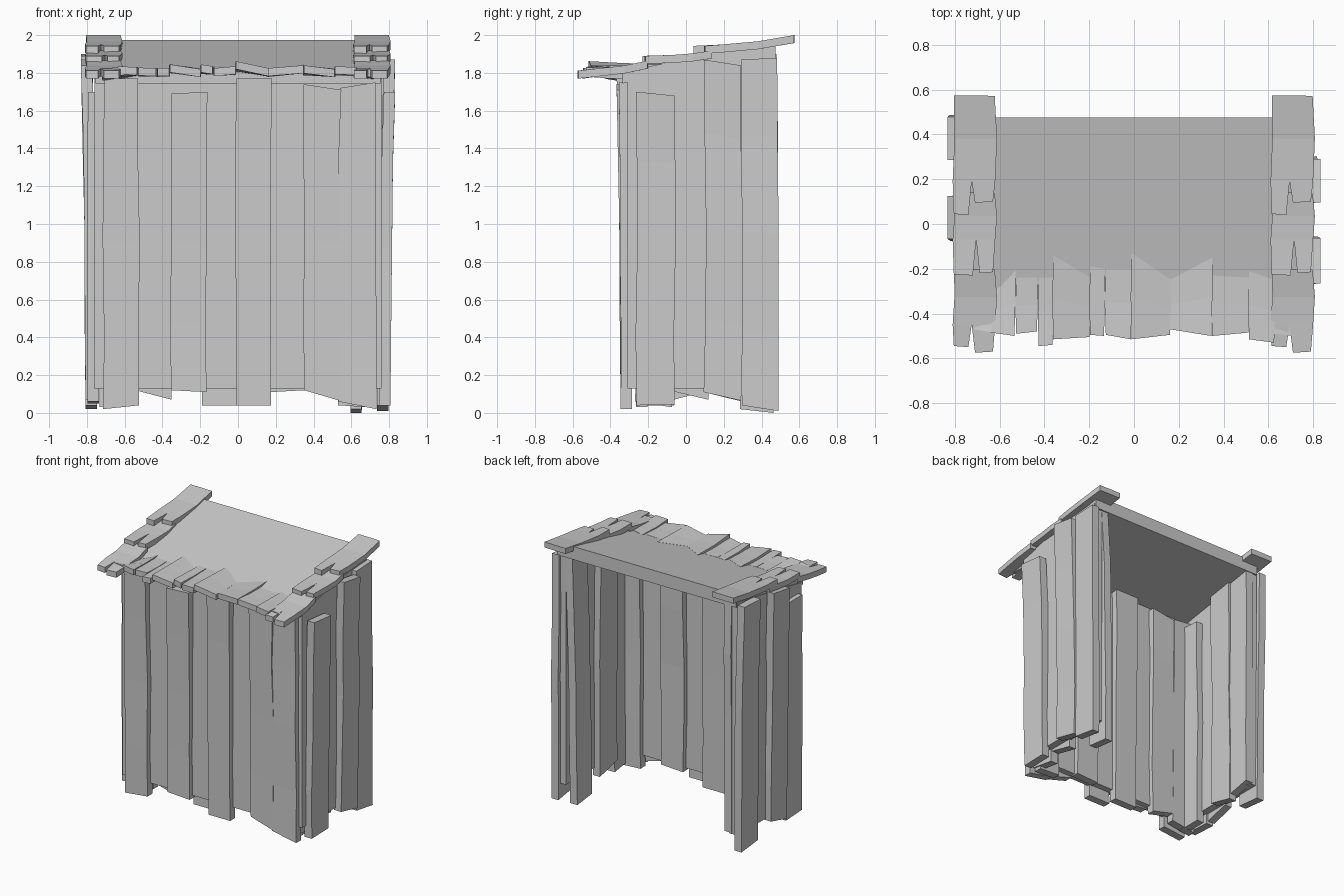
import bpy, bmesh, random

random.seed(7)

wood = bpy.data.materials.new("weathered grey wood")
wood.diffuse_color = (0.6, 0.6, 0.6, 1)


def sheet(name, rows, place, t):
    """Board skinned from rows (sa, sb, a, b, da, db[, t]): both edges, with depth; t = thickness."""
    bm = bmesh.new()
    rings = []
    for sa, sb, a, b, da, db, *own in rows:
        h = own[0] if own else t
        corners = [(sa, a, da), (sb, b, db), (sb, b, db - h), (sa, a, da - h)]
        rings.append([bm.verts.new(place(*c)) for c in corners])
    for r, q in zip(rings, rings[1:]):
        for i in range(4):
            j = (i + 1) % 4
            bm.faces.new((r[i], r[j], q[j], q[i]))
    bm.faces.new(rings[0])
    bm.faces.new(rings[-1])
    bmesh.ops.recalc_face_normals(bm, faces=bm.faces)
    mesh = bpy.data.meshes.new(name)
    bm.to_mesh(mesh)
    bm.free()
    mesh.materials.append(wood)
    ob = bpy.data.objects.new(name, mesh)
    bpy.context.collection.objects.link(ob)
    return ob


def plank(name, a, b, bottom, top, d0, d1, place, t=0.06, wobble=0.007):
    """Upright, slightly crooked plank; bottom and top are (left, right) heights."""
    rows = []
    for f in (0, 0.22, 0.5, 0.78, 1):
        j = [random.uniform(-wobble, wobble) for _ in range(3)]
        d = d0 + (d1 - d0) * f ** 2 + j[2] * 0.5 * (0 < f < 1)
        sa = bottom[0] + (top[0] - bottom[0]) * f
        sb = bottom[1] + (top[1] - bottom[1]) * f
        rows.append((sa, sb, a + j[0], b + j[1], d, d))
    return sheet(name, rows, place, t)


def front(s, a, d):
    return (a, -d, s)


def right(s, a, d):
    return (d, a, s)


def left(s, a, d):
    return (-d, a, s)


def roof(s, a, d):
    return (a, s, d)


def roof_top(y):
    return 1.875 + 0.21 * y


# Front wall: flat backing, outer planks in front of it, inner planks behind it
plank("front_backing", -0.745, 0.745, (0.13, 0.13), (1.77, 1.77), 0.31, 0.31, front, 0.07, 0)
for i, (a, b, lo, hi) in enumerate([
        (-0.71, -0.525, (0.02, 0.04), (1.77, 1.77)),
        (-0.355, -0.165, (0.12, 0.11), (1.69, 1.70)),
        (-0.01, 0.175, (0.04, 0.04), (1.77, 1.77)),
        (0.345, 0.54, (0.12, 0.065), (1.74, 1.71)),
        (0.535, 0.735, (0.06, 0.02), (1.72, 1.75))]):
    plank(f"front_plank_{i}", a, b, lo, hi, 0.346, 0.367 - 0.012 * (i == 4), front)
for i, (a, b, lo, hi) in enumerate([
        (-0.735, -0.54, (0.03, 0.06), (1.74, 1.72)),
        (-0.54, -0.345, (0.12, 0.07), (1.71, 1.74)),
        (-0.19, 0.005, (0.04, 0.04), (1.77, 1.77)),
        (0.165, 0.355, (0.11, 0.12), (1.70, 1.69)),
        (0.525, 0.71, (0.04, 0.03), (1.77, 1.77))]):
    plank(f"front_inner_plank_{i}", a, b, lo, hi, 0.265, 0.25, front)

# Side walls: outer and inner planks (y0, y1, bottoms, tops, leaning)
sides = {
    "right": (right, [(-0.265, -0.06, (0.04, 0.045), (1.70, 1.68), 1),
                      (0.10, 0.295, (0.11, 0.065), (1.87, 1.84), 1),
                      (0.29, 0.485, (0.04, 0.01), (1.87, 1.88), 0)],
              [(-0.27, -0.07, (0.06, 0.03), (1.72, 1.74), 0),
               (-0.09, 0.12, (0.12, 0.07), (1.81, 1.83), 1),
               (0.29, 0.47, (0.02, 0.0), (1.87, 1.88), 3)]),
    "left": (left, [(-0.27, -0.07, (0.06, 0.05), (1.70, 1.70), 0),
                    (-0.07, 0.12, (0.07, 0.12), (1.84, 1.87), 1),
                    (0.29, 0.48, (0.04, 0.02), (1.89, 1.90), 1)],
             [(-0.26, -0.06, (0.04, 0.04), (1.69, 1.68), 1),
              (0.10, 0.295, (0.11, 0.06), (1.86, 1.86), 1),
              (0.28, 0.475, (0.10, 0.14), (1.87, 1.88), 0)]),
}
for side, (place, outer, inner) in sides.items():
    for i, (a, b, lo, hi, lean) in enumerate(outer):
        plank(f"{side}_plank_{i}", a, b, lo, hi, 0.797 + 0.010 * lean,
              0.795 + 0.037 * lean, place)
    plank(f"{side}_backing", -0.31, 0.465, (0.13, 0.13),
          (roof_top(-0.31) - 0.04, roof_top(0.465) - 0.06), 0.76, 0.76, place, 0.07, 0)
    for i, (a, b, lo, hi, lean) in enumerate(inner):
        flared = lean == 3  # back inner plank kicks inwards at its foot
        plank(f"{side}_inner_plank_{i}", a, b, lo, hi, 0.655 if flared else 0.715 - 0.01 * lean,
              0.695 if flared else 0.715 - 0.02 * lean, place)

# Roof panel, thicker at the back
sheet("roof_panel", [(y, y, -0.755, 0.755, roof_top(y), roof_top(y), t)
                     for y, t in ((-0.335, 0.06), (0.475, 0.10))], roof, 0)

# Roof edge boards: three overlapping per side, each with a split at its front end
# (front y of each half, split depth y, back y, front z, middle z, back z)
edge_boards = [(-0.545, -0.575, -0.45, -0.20, 1.812, 1.825, 1.865),
               (-0.225, -0.22, -0.07, 0.14, 1.890, 1.895, 1.918),
               (0.045, 0.095, 0.19, 0.575, 1.943, 1.950, 2.0)]
for side, x in (("left", -0.81), ("right", 0.61)):
    for i, (fl, fr, split, back, z0, z1, z2) in enumerate(edge_boards):
        w = 0.19
        mid = (split + back) / 2
        zm = z1 + (z2 - z1) * 0.35
        c = x + 0.085 + 0.02 * (i == 1)
        sheet(f"{side}_roof_board_{i}_outer", [
            (fl, fl - 0.005, x + 0.005, c - 0.015, z0, z0),
            (split, split, x, c, z1, z1),
            (mid, mid, x + 0.008, c, zm, zm),
            (back, back, x + 0.006, c, z2, z2)], roof, 0.042)
        sheet(f"{side}_roof_board_{i}_inner", [
            (fr, fr + 0.005, c + 0.015, x + w - 0.01, z0, z0),
            (split, split, c, x + w, z1, z1),
            (mid, mid, c, x + w + 0.008, zm, zm),
            (back, back - 0.003, c, x + w - 0.002, z2, z2)], roof, 0.042)

# Front eave shingles (x0, x1, front ys, back ys, front top heights), kicked up at the front
for i, (a, b, f, k, z) in enumerate([
        (-0.72, -0.60, (-0.47, -0.49), (-0.36, -0.28), (1.825, 1.83)),
        (-0.64, -0.53, (-0.485, -0.50), (-0.32, -0.21), (1.835, 1.83)),
        (-0.53, -0.43, (-0.49, -0.48), (-0.24, -0.24), (1.828, 1.825)),
        (-0.43, -0.36, (-0.545, -0.54), (-0.24, -0.24), (1.825, 1.825)),
        (-0.365, -0.195, (-0.515, -0.505), (-0.14, -0.24), (1.845, 1.82)),
        (-0.20, -0.13, (-0.495, -0.50), (-0.19, -0.20), (1.845, 1.835)),
        (-0.13, -0.01, (-0.495, -0.515), (-0.20, -0.20), (1.825, 1.835)),
        (-0.015, 0.165, (-0.515, -0.495), (-0.13, -0.25), (1.862, 1.825)),
        (0.155, 0.35, (-0.47, -0.50), (-0.25, -0.15), (1.825, 1.84)),
        (0.345, 0.515, (-0.50, -0.485), (-0.23, -0.24), (1.84, 1.82)),
        (0.51, 0.63, (-0.515, -0.53), (-0.21, -0.25), (1.835, 1.83)),
        (0.62, 0.72, (-0.49, -0.50), (-0.28, -0.32), (1.825, 1.82))]):
    m = [(p + q) / 2 for p, q in zip(f, k)]
    e = [roof_top(y) + 0.001 for y in k]
    sheet(f"eave_shingle_{i}", [
        (f[0], f[1], a + 0.004, b - 0.004, z[0], z[1]),
        (m[0], m[1], a, b, (z[0] + e[0]) / 2 - 0.004, (z[1] + e[1]) / 2 - 0.002),
        (k[0], k[1], a + 0.005, b, e[0], e[1])], roof, 0.042)
